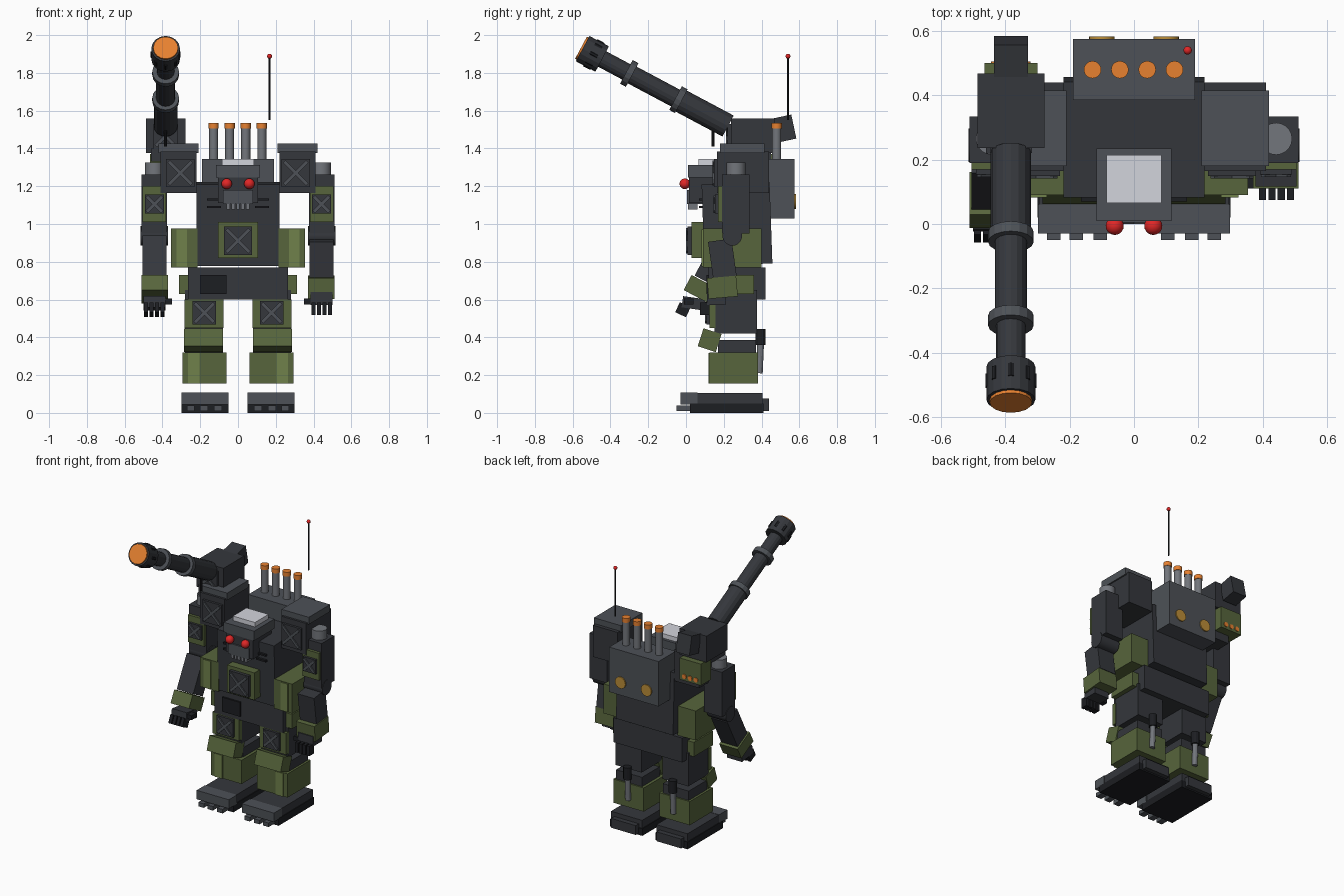
import bpy, math
from mathutils import Vector

if "Cube" in bpy.data.objects:
    bpy.data.objects.remove(bpy.data.objects["Cube"])

COLORS = dict(dark=(.035, .038, .045), steel=(.075, .083, .095), black=(.012, .013, .016),
              green=(.095, .13, .045), olive=(.16, .22, .07), pipe=(.17, .18, .2),
              orange=(.8, .22, .03), red=(.75, .02, .02), white=(.65, .66, .72), amber=(.5, .27, .04))
M = {}
for k, c in COLORS.items():
    M[k] = bpy.data.materials.new(k)
    M[k].diffuse_color = (*c, 1)


def box(name, x, y, z, mat, tilt=0, roll=0):
    """Box from ranges, tilt about x and roll about y (degrees) around its centre."""
    lo, hi = Vector((x[0], y[0], z[0])), Vector((x[1], y[1], z[1]))
    bpy.ops.mesh.primitive_cube_add(size=1, location=(lo + hi) / 2,
                                    rotation=(math.radians(tilt), math.radians(roll), 0))
    o = bpy.context.object
    o.name, o.scale = name, [abs(v) for v in hi - lo]
    o.data.materials.append(M[mat])
    return o


def pair(name, x, y, z, mat, tilt=0):
    for s, side in ((1, "right"), (-1, "left")):
        box(f"{name}_{side}", (x[0] * s, x[1] * s), y, z, mat, tilt)


def cyl(name, a, b, r, mat, n=16):
    a, b = Vector(a), Vector(b)
    bpy.ops.mesh.primitive_cylinder_add(vertices=n, radius=r, depth=(b - a).length, location=(a + b) / 2)
    o = bpy.context.object
    o.name = name
    o.rotation_euler = (b - a).to_track_quat('Z', 'Y').to_euler()
    o.data.materials.append(M[mat])
    if n > 16:
        bpy.ops.object.shade_smooth_by_angle()
    return o


def ball(name, p, r, mat):
    bpy.ops.mesh.primitive_uv_sphere_add(segments=20, ring_count=12, radius=r, location=p)
    o = bpy.context.object
    o.name = name
    o.data.materials.append(M[mat])
    bpy.ops.object.shade_smooth()


def vent(name, x, y, z, w):
    """Dark recessed panel with crossed bars facing the front."""
    h = w / 2
    box(name + "_panel", (x - h, x + h), (y - .014, y + .01), (z - h, z + h), "dark")
    for a in (45, -45):
        box(name + "_bar", (x - h * 1.15, x + h * 1.15), (y - .022, y - .01), (z - .009, z + .009), "steel", 0, a)


# feet
pair("foot_sole", (.05, .3), (.02, .41), (0, .05), "black")
pair("foot_top", (.055, .295), (.025, .405), (.05, .105), "dark")
pair("toe_cap", (.05, .298), (-.03, .06), (.045, .107), "steel")
pair("heel", (.08, .27), (.4, .44), (.01, .075), "dark")
for t in (.105, .18, .25):
    pair("toe", (t - .021, t + .021), (-.05, .03), (.01, .038), "steel")

# legs
pair("shin", (.06, .295), (.125, .38), (.155, .32), "green")
pair("shin_stripe", (.205, .265), (.118, .13), (.155, .318), "olive")
pair("knee_joint", (.08, .28), (.17, .37), (.31, .385), "dark")
pair("knee_guard", (.08, .285), (.075, .175), (.335, .435), "green", -18)
pair("thigh", (.08, .28), (.15, .375), (.42, .65), "dark")
pair("thigh_plate", (.078, .284), (.125, .155), (.45, .6), "green")
for s in (1, -1):
    vent("thigh_vent", s * .178, .122, .53, .125)
    cyl("leg_piston", (s * .175, .395, .36), (s * .175, .395, .445), .027, "black", 12)
    cyl("leg_rod", (s * .175, .388, .21), (s * .175, .395, .37), .018, "pipe", 12)

# pelvis
box("pelvis", (-.265, .265), (.12, .42), (.6, .77), "dark")
box("pelvis_plate", (-.2, -.06), (.108, .125), (.63, .73), "black")
pair("hip_guard", (.26, .313), (.15, .36), (.63, .73), "green")

# torso
box("torso", (-.22, .22), (.09, .45), (.785, 1.215), "dark", 2)
pair("side_skirt", (.215, .355), (.09, .4), (.77, .975), "green")
pair("skirt_stripe", (.27, .325), (.083, .095), (.775, .97), "olive")
box("chest_frame", (-.105, .105), (.03, .1), (.82, 1.01), "green")
vent("chest_vent", 0, .022, .912, .15)
for z in (1.09, 1.13):
    pair("chest_slot", (.09, .165), (.07, .1), (z - .006, z + .006), "black")

# head
box("helmet", (-.117, .117), (.01, .235), (1.245, 1.312), "steel")
box("head", (-.105, .105), (.015, .22), (1.11, 1.25), "dark")
box("jaw", (-.08, .08), (.005, .12), (1.105, 1.18), "steel")
box("head_top_plate", (-.085, .085), (.065, .215), (1.305, 1.343), "white")
for i in range(5):
    x = -.052 + i * .026
    box("tooth", (x - .009, x + .009), (.01, .06), (1.078, 1.112), "pipe")
for s in (1, -1):
    ball("eye", (s * .06, -.006, 1.213), .028, "red")

# shoulders
pair("shoulder", (.22, .41), (.165, .44), (1.165, 1.385), "dark")
pair("shoulder_cap", (.21, .42), (.18, .415), (1.375, 1.425), "steel")
for s in (1, -1):
    vent("shoulder_vent", s * .305, .163, 1.27, .15)

# upper arms
pair("upper_arm", (.375, .512), (.19, .335), (.95, 1.262), "dark")
pair("upper_arm_plate", (.38, .505), (.17, .195), (1.01, 1.2), "green")
for s in (1, -1):
    vent("arm_vent", s * .442, .168, 1.105, .1)
    cyl("shoulder_pin", (s * .442, .265, 1.25), (s * .442, .265, 1.325), .05, "pipe", 20)
    cyl("elbow", (s * .37, .245, .937), (s * .515, .245, .937), .052, "dark", 20)

# right forearm and hand, hanging down
box("forearm_right", (.378, .505), (.13, .255), (.715, .915), "dark", 8)
box("wrist_guard_right", (.37, .512), (.115, .27), (.61, .72), "green", 5)
box("palm_right", (.385, .5), (.11, .21), (.57, .64), "dark")
box("thumb_right", (.35, .395), (.11, .15), (.575, .605), "black")
# left forearm and hand, reaching forward
box("forearm_left", (-.505, -.378), (.095, .215), (.685, .925), "dark", -28)
box("wrist_guard_left", (-.512, -.37), (.0, .15), (.61, .7), "green", -28)
box("palm_left", (-.5, -.385), (-.02, .1), (.55, .61), "dark", -8)
box("thumb_left", (-.395, -.35), (-.01, .04), (.575, .605), "black")
for i in range(4):
    x = .4 + i * .029
    box("finger_right", (x - .011, x + .011), (.075, .125), (.517, .585), "black")
    box("finger_left", (-x - .011, -x + .011), (-.048, .015), (.517, .575), "black", -25)

# backpack with exhaust pipes, lamps and antenna
box("backpack", (-.19, .19), (.385, .575), (1.03, 1.343), "steel")
for x in (-.129, -.044, .041, .126):
    cyl("exhaust_pipe", (x, .48, 1.33), (x, .48, 1.51), .024, "pipe", 20)
    cyl("exhaust_tip", (x, .48, 1.505), (x, .48, 1.535), .027, "orange", 20)
for x in (-.1, .1):
    cyl("back_lamp", (x, .56, 1.12), (x, .583, 1.12), .04, "amber", 20)
cyl("antenna", (.167, .54, 1.55), (.167, .54, 1.89), .005, "black", 8)
ball("antenna_tip", (.167, .54, 1.888), .013, "red")

# cannon mount
CX = -.383
box("mount_base", (-.46, -.3), (.22, .45), (1.33, 1.4), "dark")
box("cannon_mount", (-.486, -.278), (.237, .468), (1.375, 1.558), "dark")
vent("mount_vent", CX, .235, 1.465, .13)
box("counterweight", (-.435, -.33), (.468, .572), (1.44, 1.57), "dark", 12)
box("launcher_pod", (-.465, -.3), (.39, .5), (1.22, 1.37), "green")
for i in (-1, 0, 1):
    cyl("pod_tube", (CX + i * .045, .49, 1.25), (CX + i * .045, .506, 1.25), .016, "orange", 12)
cyl("cannon_strut", (CX, .143, 1.41), (CX, .143, 1.53), .008, "black", 8)

# cannon barrel: segments measured along its axis from the breech
start = Vector((CX, .205, 1.528))
axis = Vector((0, -.55 - .205, 1.93 - 1.528)).normalized()
for name, a, b, r, mat in (("barrel_rear", -.02, .29, .063, "dark"), ("barrel_ring", .26, .295, .071, "steel"),
                           ("barrel_middle", .28, .58, .05, "dark"), ("barrel_ring", .555, .59, .071, "steel"),
                           ("barrel_front", .58, .76, .046, "dark"), ("muzzle", .735, .852, .076, "dark"),
                           ("muzzle_glow", .845, .862, .066, "orange")):
    cyl(name, start + axis * a, start + axis * b, r, mat)
side, up = Vector((1, 0, 0)), Vector((1, 0, 0)).cross(axis)
for i in range(8):
    t = math.tau * i / 8
    p = start + axis * .785 + (side * math.cos(t) + up * math.sin(t)) * .07
    cyl("muzzle_slot", p - axis * .022, p + axis * .022, .011, "black", 6)

for m in bpy.data.materials:
    if m.users and not m.is_grease_pencil:
        m.use_nodes = True
        m.node_tree.nodes["Principled BSDF"].inputs["Base Color"].default_value = m.diffuse_color
